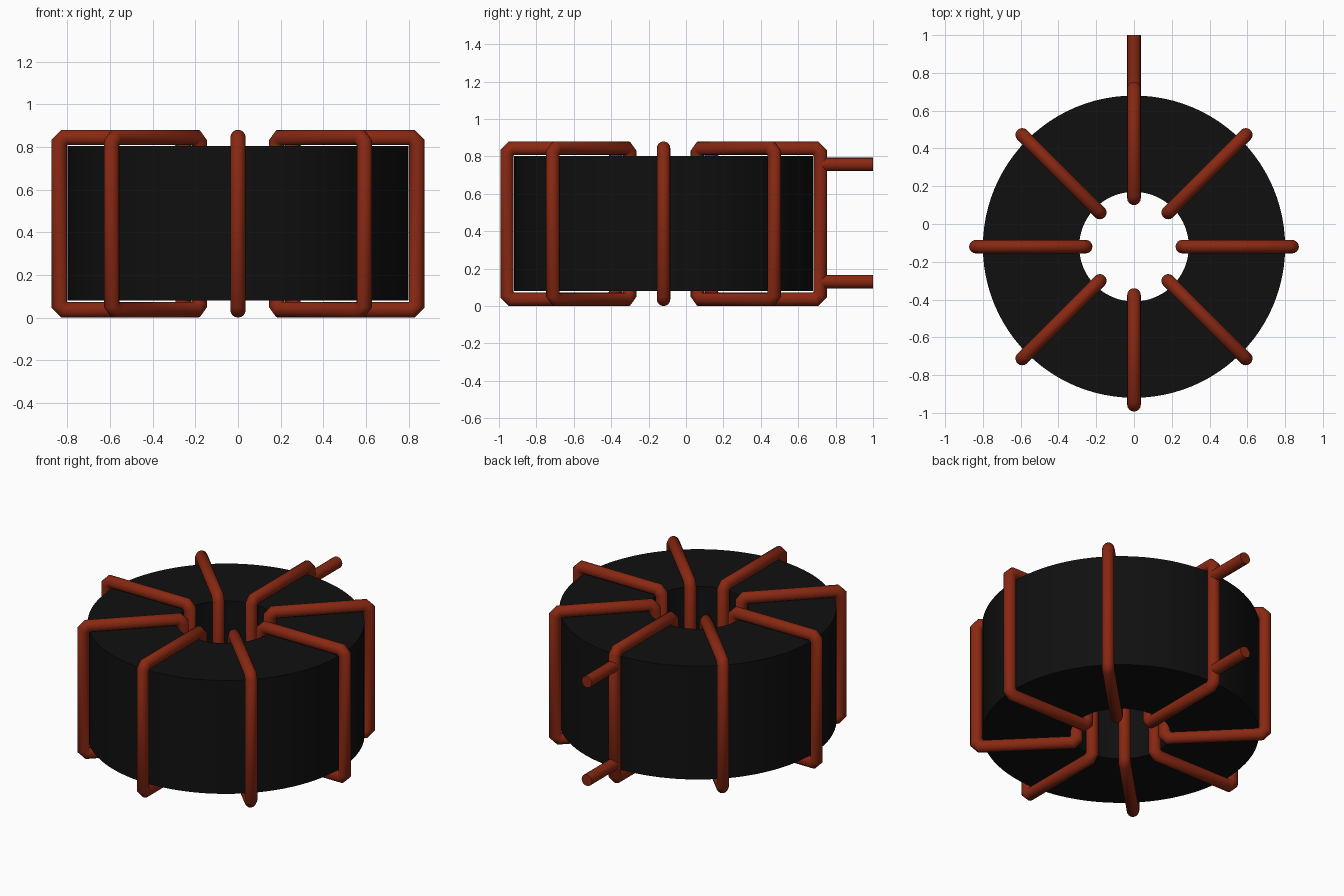
import bpy, bmesh, math
from mathutils import Vector

if "Cube" in bpy.data.objects:
    bpy.data.objects.remove(bpy.data.objects["Cube"], do_unlink=True)

CENTRE_Y = -0.12            # axis of the ring
WIRE_R = 0.036
SIDES = 16


def material(name, rgb):
    m = bpy.data.materials.new(name)
    m.use_nodes = True
    m.diffuse_color = (*rgb, 1)
    m.node_tree.nodes["Principled BSDF"].inputs["Base Color"].default_value = (*rgb, 1)
    return m


black = material("black ferrite", (0.005, 0.005, 0.005))
copper = material("red copper", (0.25, 0.021, 0.006))


def bridge(bm, rings):
    """Closed strip of quads through a cyclic list of vertex rings."""
    n = len(rings[0])
    for a, b in zip(rings, rings[1:] + rings[:1]):
        for i in range(n):
            j = (i + 1) % n
            bm.faces.new((a[i], a[j], b[j], b[i]))
    bmesh.ops.recalc_face_normals(bm, faces=bm.faces)


def add_object(name, mesh, location):
    ob = bpy.data.objects.new(name, mesh)
    ob.location = location
    bpy.context.collection.objects.link(ob)
    return ob


def finish(bm, name, mat):
    mesh = bpy.data.meshes.new(name)
    bm.to_mesh(mesh)
    bm.free()
    mesh.materials.append(mat)
    return mesh


def smooth(ob, degrees):
    bpy.ops.object.select_all(action='DESELECT')
    ob.select_set(True)
    bpy.context.view_layer.objects.active = ob
    bpy.ops.object.shade_smooth_by_angle(angle=math.radians(degrees))


# Ring core: rectangular section turned round the vertical axis
bm = bmesh.new()
profile = [(0.29, 0.08), (0.80, 0.08), (0.80, 0.803), (0.29, 0.803)]
rings = []
for k in range(96):
    a = math.tau * k / 96
    rings.append([bm.verts.new((r * math.cos(a), r * math.sin(a), z)) for r, z in profile])
bridge(bm, rings)
core = add_object("ring_core", finish(bm, "ring_core", black), (0, CENTRE_Y, 0))
smooth(core, 30)

# Wire turn: round section swept along a rectangle with clipped corners
IN, OUT, LOW, HIGH, CUT = 0.256, 0.837, WIRE_R, 0.88 - WIRE_R, 0.024
path = [Vector(p) for p in (
    (IN + CUT, LOW), (OUT - CUT, LOW), (OUT, LOW + CUT), (OUT, HIGH - CUT),
    (OUT - CUT, HIGH), (IN + CUT, HIGH), (IN, HIGH - CUT), (IN, LOW + CUT))]
bm = bmesh.new()
rings = []
for i, p in enumerate(path):
    d0 = (p - path[i - 1]).normalized()
    d1 = (path[(i + 1) % len(path)] - p).normalized()
    n0, n1 = Vector((d0.y, -d0.x)), Vector((d1.y, -d1.x))
    miter = (n0 + n1) / (1 + n0.dot(n1))
    ring = []
    for k in range(SIDES):
        a = math.tau * k / SIDES
        q = p + miter * WIRE_R * math.cos(a)
        ring.append(bm.verts.new((q.x, WIRE_R * math.sin(a), q.y)))
    rings.append(ring)
bridge(bm, rings)
turn_mesh = finish(bm, "wire_turn", copper)

# Eight turns share one mesh
for k in range(8):
    turn = add_object(f"wire_turn_{k + 1}", turn_mesh, (0, CENTRE_Y, 0))
    turn.rotation_euler.z = math.tau * k / 8
    if k == 0:
        smooth(turn, 50)

# Two straight leads leaving the rear turn
START, END = CENTRE_Y + OUT, 1.0
for name, z in (("lower_lead", 0.13), ("upper_lead", 0.757)):
    bpy.ops.mesh.primitive_cylinder_add(
        vertices=SIDES, radius=WIRE_R, depth=END - START,
        location=(0, (START + END) / 2, z), rotation=(math.pi / 2, 0, 0))
    lead = bpy.context.object
    lead.name = name
    lead.data.materials.append(copper)
    smooth(lead, 50)
